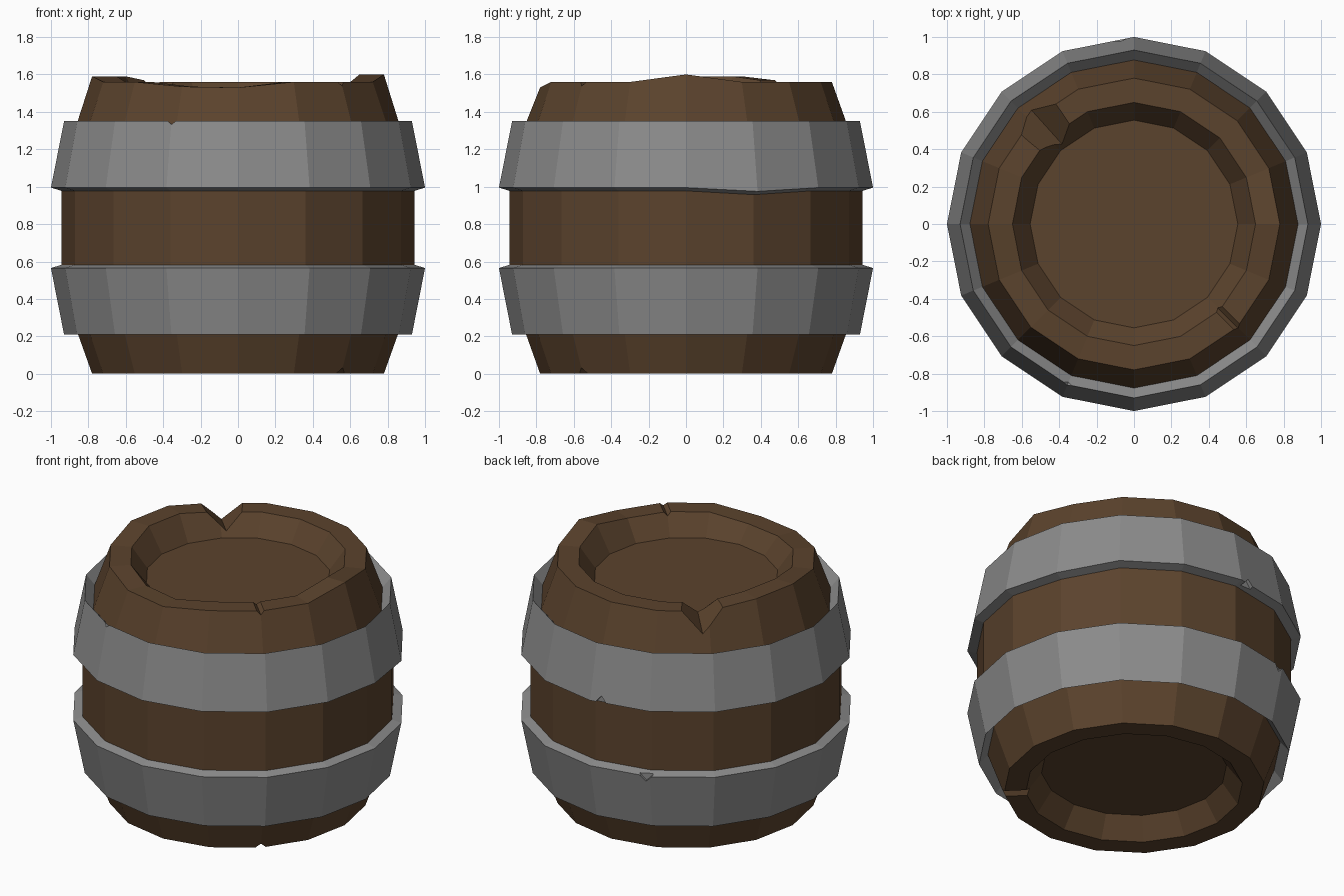
import bpy, bmesh, math
from mathutils import Vector, Matrix

if "Cube" in bpy.data.objects:
    bpy.data.objects.remove(bpy.data.objects["Cube"])

N = 16


def material(name, rgb):
    m = bpy.data.materials.new(name)
    m.diffuse_color = (*rgb, 1)
    m.use_nodes = True
    m.node_tree.nodes["Principled BSDF"].inputs["Base Color"].default_value = m.diffuse_color
    return m


wood = material("wood", (0.105, 0.056, 0.026))
iron = material("iron", (0.26, 0.26, 0.26))


def to_object(name, bm, mat=None):
    bmesh.ops.recalc_face_normals(bm, faces=bm.faces)
    me = bpy.data.meshes.new(name)
    bm.to_mesh(me)
    bm.free()
    ob = bpy.data.objects.new(name, me)
    bpy.context.collection.objects.link(ob)
    if mat:
        me.materials.append(mat)
    return ob


def lathe(name, profile, mat, closed, lift=None):
    """Revolve (radius, z) points; lift(ring, k) gives a hand-worn height offset."""
    bm = bmesh.new()
    rings = []
    for i, (r, z) in enumerate(profile):
        rings.append([bm.verts.new((r * math.cos(k * math.tau / N),
                                    r * math.sin(k * math.tau / N),
                                    z + (lift(i, k) if lift else 0))) for k in range(N)])
    pairs = list(zip(rings, rings[1:])) + ([(rings[-1], rings[0])] if closed else [])
    for a, b in pairs:
        for k in range(N):
            j = (k + 1) % N
            bm.faces.new((a[k], a[j], b[j], b[k]))
    if not closed:
        bm.faces.new(rings[0])
        bm.faces.new(rings[-1])
    return to_object(name, bm, mat)


def cut(target, name, angle, r, z, size, tilt=0):
    """Carve a V-shaped nick with a diamond bar pointing outward at the given angle."""
    bm = bmesh.new()
    bmesh.ops.create_cube(bm, size=1)
    length, width, depth = size
    m = (Matrix.Translation(Vector((r * math.cos(math.radians(angle)),
                                    r * math.sin(math.radians(angle)), z)))
         @ Matrix.Rotation(math.radians(angle), 4, 'Z')
         @ Matrix.Rotation(math.radians(tilt), 4, 'Y')
         @ Matrix.Diagonal((length, width, depth, 1))
         @ Matrix.Rotation(math.radians(45), 4, 'X'))
    bmesh.ops.transform(bm, matrix=m, verts=bm.verts)
    cutter = to_object(name, bm)
    cutter.hide_render = True
    cutter.hide_viewport = True
    mod = target.modifiers.new(name, 'BOOLEAN')
    mod.operation = 'DIFFERENCE'
    mod.solver = 'EXACT'
    mod.object = cutter


# Wooden body with recessed heads and an uneven top rim
rim_wear = {0: 0.04, 7: 0.03, 8: 0.03, 11: -0.025, 12: -0.03}
body_profile = [(0.555, 0.13), (0.65, 0), (0.78, 0), (0.88, 0.28), (0.943, 0.57),
                (0.943, 0.99), (0.88, 1.28), (0.78, 1.56), (0.65, 1.56), (0.555, 1.43)]
body = lathe("barrel_body", body_profile, wood, False,
             lambda i, k: rim_wear.get(k, 0) if i in (7, 8) else 0)

# Iron hoops, the lower one mirroring the upper about mid height
hoop_profile = [(1.0, 0.995), (0.93, 1.35), (0.875, 1.285), (0.935, 0.975)]
upper = lathe("upper_hoop", hoop_profile, iron, True,
              lambda i, k: -0.02 if i in (0, 3) and k == 1 else 0)
lower = lathe("lower_hoop", [(r, 1.56 - z) for r, z in hoop_profile], iron, True)

# Nicks in the wood rims
cut(body, "top_notch_cutter", 132, 0.72, 1.58, (0.5, 0.19, 0.19), 8)
cut(body, "top_nick_cutter", -45, 0.72, 1.57, (0.4, 0.045, 0.045))
cut(body, "bottom_nick_cutter", -45, 0.72, 0.0, (0.4, 0.045, 0.045))
cut(body, "bottom_notch_cutter", 73, 0.79, 0.0, (0.2, 0.08, 0.06))

# Chips in the hoop edges
cut(upper, "hoop_top_chip_cutter", -112.5, 0.93, 1.36, (0.08, 0.05, 0.04))
cut(upper, "hoop_bottom_chip_cutter", 94, 1.0, 0.985, (0.08, 0.06, 0.07))
cut(lower, "hoop_edge_chip_cutter", 111, 1.0, 0.57, (0.06, 0.06, 0.06))
